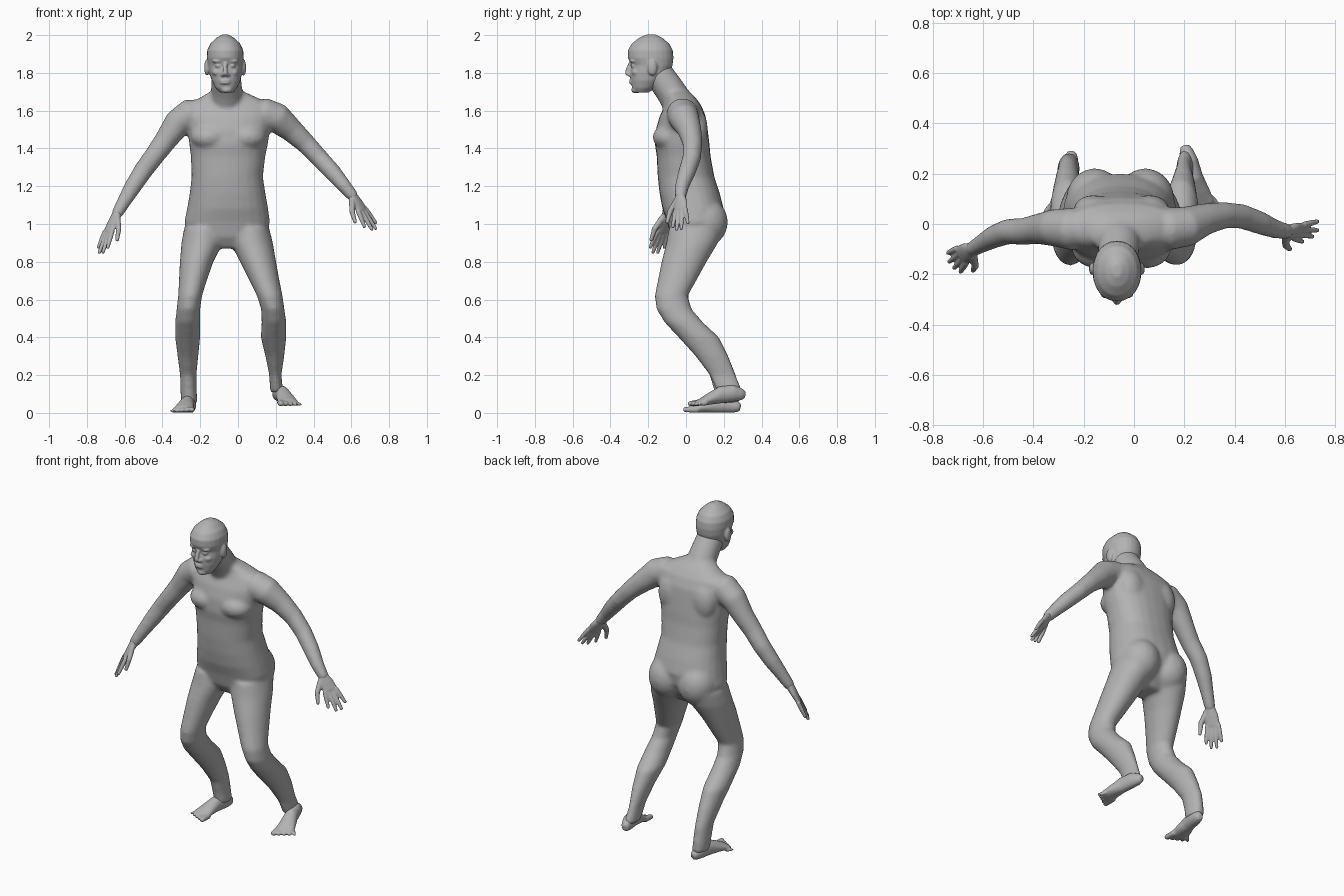
import bpy, bmesh, math
from mathutils import Vector, Matrix

default_cube = bpy.data.objects.get("Cube")
if default_cube:
    bpy.data.objects.remove(default_cube, do_unlink=True)

skin_grey = bpy.data.materials.new("skin_grey")
skin_grey.use_nodes = True
skin_grey.diffuse_color = (.45, .45, .45, 1)
skin_grey.node_tree.nodes["Principled BSDF"].inputs["Base Color"].default_value = (.45, .45, .45, 1)


def make_ring(bm, centre, u, v, squareness=1.0, sides=24):
    """Add one (super)elliptical cross-section."""
    def soften(value):
        return math.copysign(abs(value) ** squareness, value)
    angles = [math.tau * i / sides for i in range(sides)]
    return [bm.verts.new(centre + u * soften(math.cos(a)) + v * soften(math.sin(a))) for a in angles]


def bridge(bm, rings):
    """Skin a list of rings and close both ends."""
    for low, high in zip(rings, rings[1:]):
        count = len(low)
        for i in range(count):
            j = (i + 1) % count
            bm.faces.new((low[i], low[j], high[j], high[i]))
    bm.faces.new(rings[0][::-1])
    bm.faces.new(rings[-1])


def stack(bm, rows, squareness=1.0):
    """Loft level sections given as (z, x low, x high, y low, y high)."""
    rings = []
    for z, x_low, x_high, y_low, y_high in rows:
        centre = Vector(((x_low + x_high) / 2, (y_low + y_high) / 2, z))
        u = Vector(((x_high - x_low) / 2, 0, 0))
        v = Vector((0, (y_high - y_low) / 2, 0))
        rings.append(make_ring(bm, centre, u, v, squareness))
    bridge(bm, rings)


def tube(bm, path, side=(0, 1, 0)):
    """Loft a rounded tube through (point, radius along side, other radius)."""
    points = [Vector(p) for p, _, _ in path]
    rings = []
    last = len(points) - 1
    for i, (_, a, b) in enumerate(path):
        along = (points[min(i + 1, last)] - points[max(i - 1, 0)]).normalized()
        v = along.cross(Vector(side)).normalized()
        u = v.cross(along)
        if i == 0:
            rings.append(make_ring(bm, points[i] - along * b * .7, u * a * .6, v * b * .6))
        rings.append(make_ring(bm, points[i], u * a, v * b))
        if i == last:
            rings.append(make_ring(bm, points[i] + along * b * .7, u * a * .6, v * b * .6))
    bridge(bm, rings)


def ball(bm, centre, size):
    matrix = Matrix.Translation(centre) @ Matrix.Diagonal((*size, 1))
    bmesh.ops.create_icosphere(bm, subdivisions=3, radius=1, matrix=matrix)


def pair(bm, middle, offset, size):
    for sign in (-1, 1):
        ball(bm, (middle[0] + sign * offset, middle[1], middle[2]), size)


def finish(bm, name, voxel, rounds):
    """Fuse the overlapping shells into one soft surface."""
    bmesh.ops.recalc_face_normals(bm, faces=bm.faces)
    mesh = bpy.data.meshes.new(name)
    bm.to_mesh(mesh)
    bm.free()
    mesh.materials.append(skin_grey)
    mesh.polygons.foreach_set("use_smooth", [True] * len(mesh.polygons))
    part = bpy.data.objects.new(name, mesh)
    bpy.context.collection.objects.link(part)
    fuse = part.modifiers.new("fuse", "REMESH")
    fuse.mode = "VOXEL"
    fuse.voxel_size = voxel
    fuse.use_smooth_shade = True
    relax = part.modifiers.new("relax", "SMOOTH")
    relax.factor = .5
    relax.iterations = rounds


# Torso, from crotch to neck base
body = bmesh.new()
stack(body, [
    (.87, -.14, .03, -.04, .10), (.93, -.26, .14, -.08, .15),
    (1.01, -.285, .17, -.10, .19), (1.08, -.27, .16, -.125, .20),
    (1.16, -.256, .146, -.14, .18), (1.25, -.246, .132, -.15, .15),
    (1.36, -.25, .145, -.155, .13), (1.42, -.258, .158, -.165, .125),
    (1.5, -.265, .17, -.16, .115), (1.57, -.28, .19, -.14, .105),
    (1.63, -.27, .18, -.11, .08), (1.67, -.2, .1, -.1, .05),
    (1.71, -.13, .01, -.12, .01)], .85)
pair(body, (-.05, -.09, 1.46), .1, (.1, .087, .07))      # chest
pair(body, (-.055, .1, 1.01), .1, (.115, .122, .13))     # buttocks
pair(body, (-.05, .06, 1.5), .11, (.08, .055, .11))      # shoulder blades
tube(body, [((-.06, -.03, 1.62), .09, .085), ((-.06, -.085, 1.71), .083, .08),
            ((-.065, -.15, 1.8), .078, .078)], (1, 0, 0))  # neck

# Legs share their depth profile; widths differ because of the pose
levels = (.98, .9, .8, .7, .62, .55, .48, .4, .3, .2, .11)
fronts = (-.09, -.105, -.13, -.15, -.166, -.157, -.115, -.04, .05, .125, .165)
backs = (.2, .17, .11, .055, .01, .03, .09, .175, .225, .265, .3)
left_inner = (-.04, -.04, .01, .06, .1, .122, .125, .12, .145, .165, .17)
left_outer = (.165, .185, .202, .22, .236, .246, .256, .256, .245, .23, .24)
right_outer = (-.285, -.3, -.308, -.313, -.317, -.325, -.333, -.333, -.32, -.307, -.305)
right_inner = (-.08, -.08, -.13, -.165, -.19, -.2, -.2, -.2, -.21, -.22, -.218)
stack(body, list(zip(levels, left_inner, left_outer, fronts, backs)))
right_rows = list(zip(levels, right_outer, right_inner, fronts, backs))
right_rows[-1] = (.11, -.305, -.218, .15, .28)
right_rows.append((.05, -.3, -.215, .16, .285))
stack(body, right_rows)

# Arms
left_arm = [(.13, -.02, 1.585, .085), (.21, -.01, 1.56, .08), (.285, .02, 1.495, .063),
            (.36, .035, 1.425, .053), (.43, .03, 1.35, .049), (.5, .005, 1.275, .046),
            (.56, -.02, 1.205, .038), (.61, -.03, 1.145, .031)]
right_arm = [(-.24, -.02, 1.585, .085), (-.32, -.015, 1.535, .074), (-.385, -.02, 1.44, .06),
             (-.44, -.03, 1.365, .054), (-.5, -.03, 1.285, .051), (-.555, -.05, 1.2, .046),
             (-.6, -.075, 1.125, .038), (-.643, -.1, 1.05, .031)]
for arm in (left_arm, right_arm):
    tube(body, [((x, y, z), r, r) for x, y, z, r in arm])
finish(body, "body", .011, 8)

# Head with simple features
head = bmesh.new()
stack(head, [
    (1.695, -.095, -.025, -.27, -.2), (1.72, -.12, -.005, -.286, -.16),
    (1.76, -.14, .013, -.292, -.12), (1.8, -.152, .022, -.296, -.085),
    (1.84, -.16, .026, -.288, -.071), (1.88, -.165, .03, -.308, -.066),
    (1.92, -.163, .028, -.308, -.07), (1.955, -.147, .012, -.287, -.088),
    (1.985, -.115, -.02, -.25, -.125), (2.003, -.085, -.05, -.21, -.16)], .95)
middle = -.068
pair(head, (middle, -.178, 1.828), .098, (.013, .025, .043))   # ears
pair(head, (middle, -.279, 1.838), .036, (.018, .014, .011))   # eyes
pair(head, (middle, -.278, 1.862), .036, (.032, .02, .01))     # brows
pair(head, (middle, -.262, 1.803), .042, (.028, .026, .02))    # cheeks
pair(head, (middle, -.298, 1.79), .013, (.011, .014, .01))     # nostrils
tube(head, [((middle, -.295, 1.85), .011, .009), ((middle, -.306, 1.82), .012, .012),
            ((middle, -.311, 1.796), .014, .013)], (1, 0, 0))   # nose
for z in (1.747, 1.76):
    ball(head, (middle, -.286, z), (.03, .016, .008))           # lips
ball(head, (-.06, -.268, 1.71), (.03, .022, .018))              # chin
finish(head, "head", .006, 3)


# Hands: flat palm, four fingers and a thumb
def hand(name, wrist, knuckle, tips, thumb):
    bm = bmesh.new()
    wrist, knuckle = Vector(wrist), Vector(knuckle)
    tips = [Vector(t) for t in tips]
    across = (tips[0] - tips[-1]).normalized()
    centre = wrist.lerp(knuckle, .5)
    tube(bm, [(wrist, .028, .024), (centre, .04, .02), (knuckle, .042, .015)], across)
    for i, tip in enumerate(tips):
        base = knuckle + across * (.033 - .022 * i)
        tube(bm, [(base, .013, .013), (base.lerp(tip, .5), .012, .012), (tip, .009, .009)], across)
    root, end = wrist.lerp(knuckle, .25) + across * .022, Vector(thumb)
    bend = root.lerp(end, .5) + across * .014
    tube(bm, [(root, .018, .016), (bend, .015, .014), (end, .01, .01)], across)
    finish(bm, name, .005, 2)


hand("left_hand", (.605, -.03, 1.15), (.655, -.03, 1.075),
     [(.67, -.07, .985), (.71, -.05, .97), (.73, -.025, .975), (.73, .01, 1.005)], (.62, -.1, 1.01))
hand("right_hand", (-.64, -.1, 1.055), (-.685, -.125, .96),
     [(-.69, -.19, .875), (-.715, -.175, .85), (-.735, -.15, .848), (-.74, -.115, .875)],
     (-.64, -.185, .915))


# Feet: wedge from heel to ball, then five toes
def foot(name, heel, tip, inner):
    bm = bmesh.new()
    heel, tip = Vector(heel), Vector(tip)
    up = Vector((0, 0, 1))
    lateral = (tip - heel).cross(up).normalized()
    sections = [(0, .028, .033), (.15, .036, .045), (.4, .038, .045),
                (.62, .048, .032), (.82, .056, .019)]
    tube(bm, [(heel.lerp(tip, t) + up * h, w, h) for t, w, h in sections], lateral)
    for i in range(5):
        radius = .018 - .002 * i
        offset = lateral * inner * (.044 - .024 * i)
        start = heel.lerp(tip, .75) + offset * .9 + up * radius
        end = heel.lerp(tip, .98 - .03 * i) + offset * 1.2 + up * radius
        tube(bm, [(start, radius, radius), (end, radius * .9, radius * .8)], lateral)
    finish(bm, name, .006, 3)


foot("left_foot", (.208, .29, .065), (.28, .03, .03), 1)
foot("right_foot", (-.25, .265, 0), (-.298, 0, 0), -1)
